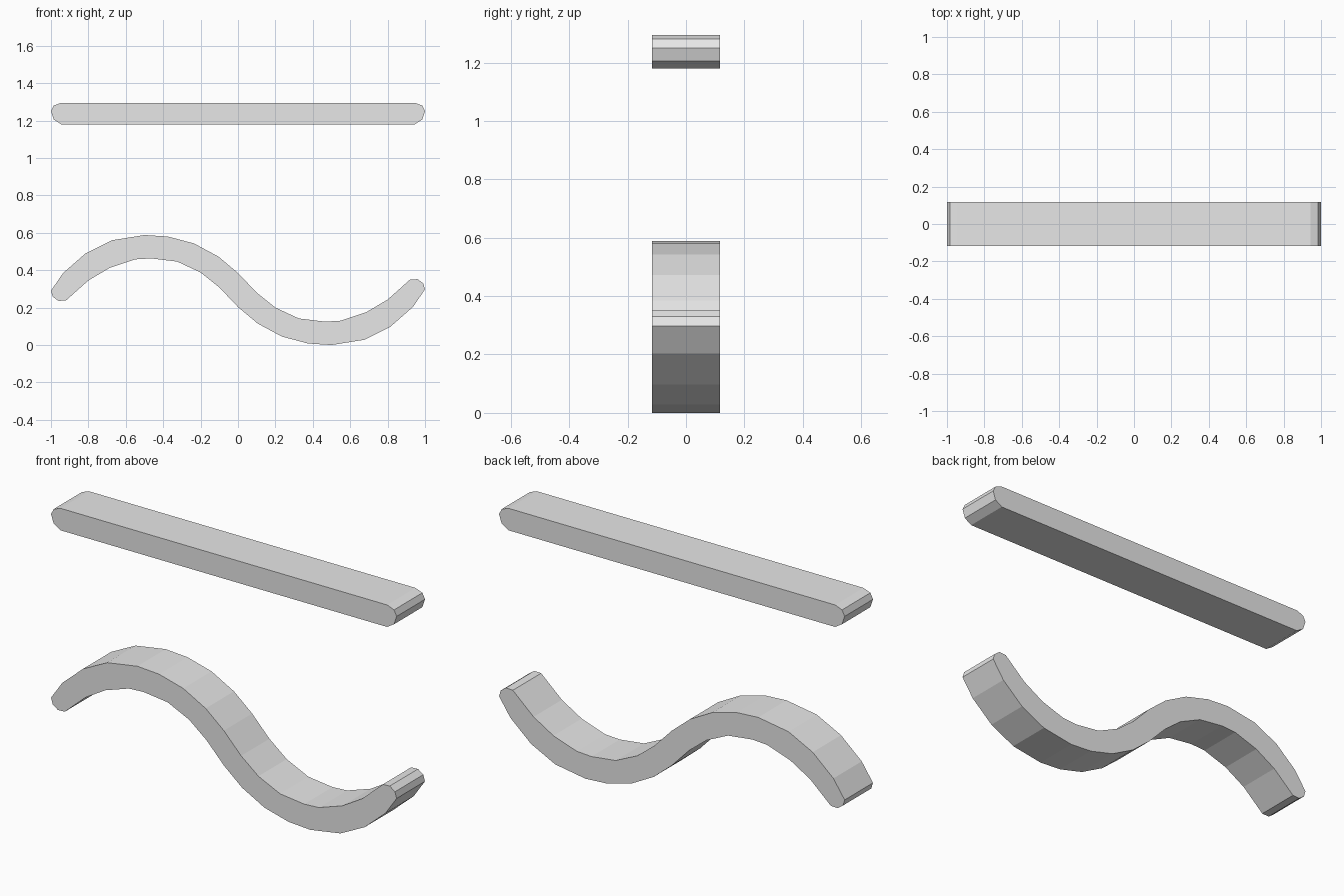
import bpy
import bmesh

HALF_DEPTH = 0.117
WAVE_MID_Z = 0.294

cube = bpy.data.objects.get("Cube")
if cube:
    bpy.data.objects.remove(cube, do_unlink=True)

# Single plain grey
grey = bpy.data.materials.new("light_grey")
grey.use_nodes = True
colour = (0.8, 0.8, 0.8, 1)
grey.diffuse_color = colour
grey.node_tree.nodes["Principled BSDF"].inputs["Base Color"].default_value = colour


def extrude_outline(name, outline):
    """Turn a closed x-z outline into a flat-shaded slab along y."""
    bm = bmesh.new()
    face = bm.faces.new([bm.verts.new((x, -HALF_DEPTH, z)) for x, z in outline])
    result = bmesh.ops.extrude_face_region(bm, geom=[face], use_keep_orig=True)
    moved = [g for g in result["geom"] if isinstance(g, bmesh.types.BMVert)]
    bmesh.ops.translate(bm, verts=moved, vec=(0, 2 * HALF_DEPTH, 0))
    bmesh.ops.recalc_face_normals(bm, faces=bm.faces)
    mesh = bpy.data.meshes.new(name)
    bm.to_mesh(mesh)
    bm.free()
    mesh.materials.append(grey)
    obj = bpy.data.objects.new(name, mesh)
    bpy.context.collection.objects.link(obj)
    return obj


# Straight bar with faceted round ends
right_end = [(0.945, 1.295), (0.985, 1.28), (1.0, 1.25), (0.985, 1.205), (0.945, 1.18)]
left_end = [(-x, z) for x, z in reversed(right_end)]
extrude_outline("straight_bar", right_end + left_end)

# Wavy bar: one edge, then the same edge turned half a revolution
edge = [(-1.0, 0.29), (-0.935, 0.385), (-0.815, 0.49), (-0.675, 0.56),
        (-0.5, 0.588), (-0.375, 0.58), (-0.235, 0.543), (-0.105, 0.473),
        (0, 0.385), (0.1, 0.28), (0.2, 0.2), (0.325, 0.142), (0.465, 0.125),
        (0.55, 0.13), (0.685, 0.175), (0.8, 0.243), (0.92, 0.35),
        (0.96, 0.352), (0.99, 0.33)]
turned = [(-x, 2 * WAVE_MID_Z - z) for x, z in edge]
extrude_outline("wavy_bar", edge + turned)
